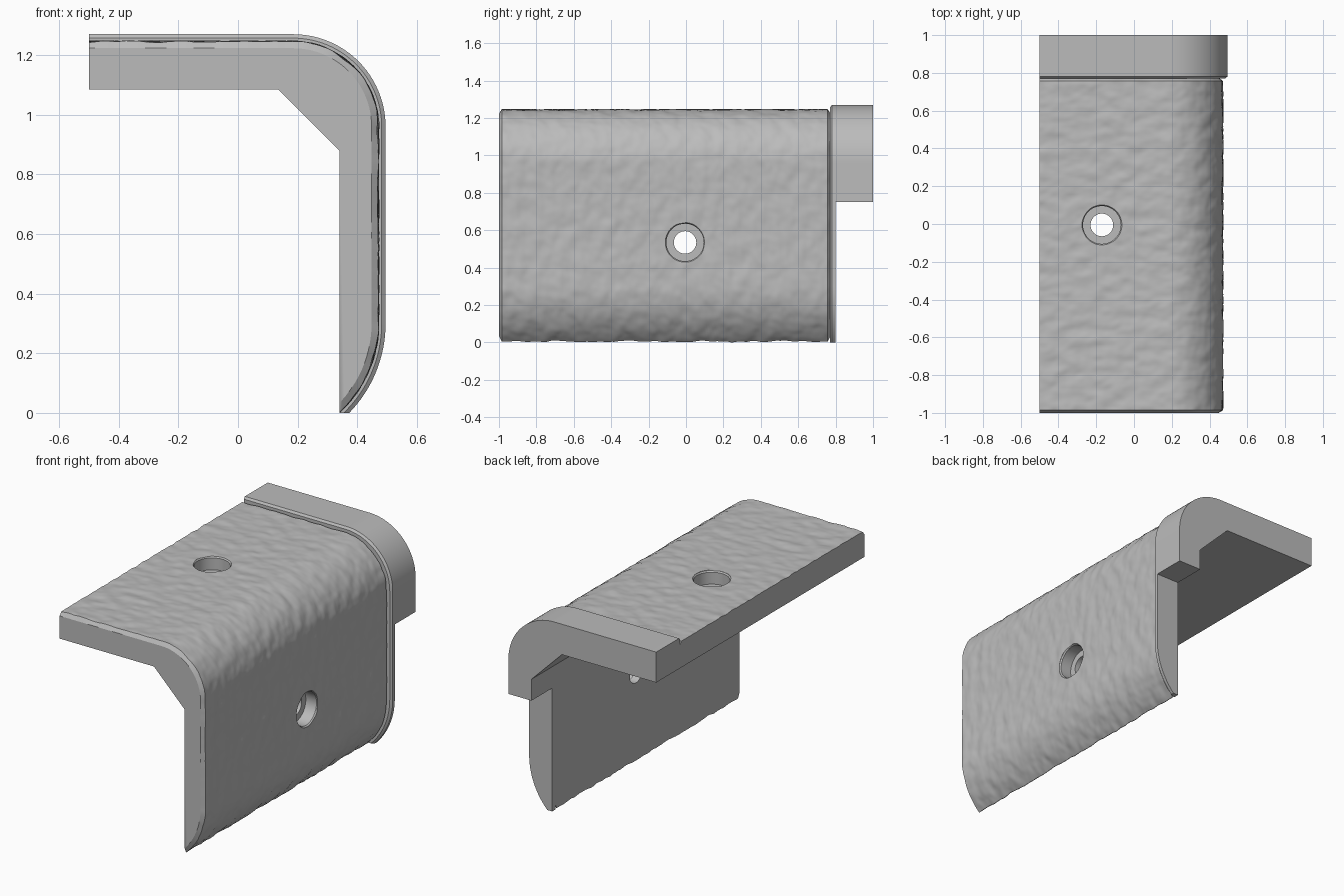
import bpy
import bmesh
from math import sin, cos, asin, acos, pi
from mathutils import Vector, Matrix, noise

if "Cube" in bpy.data.objects:
    bpy.data.objects.remove(bpy.data.objects["Cube"])

grey = bpy.data.materials.new("plain_grey")
grey.use_nodes = True
colour = (0.5, 0.5, 0.5, 1)
grey.diffuse_color = colour
grey.node_tree.nodes["Principled BSDF"].inputs["Base Color"].default_value = colour

LEFT, RIGHT, TOP = -0.5, 0.495, 1.27    # outer limits of the section
INNER_X, INNER_Z = 0.34, 1.085          # inner faces of the two legs
BEND, FOOT = 0.31, 0.43                 # radii of the bend and the foot curve
BEND_Z, FOOT_Z = TOP - BEND, 0.3


def section(inset, steps, bottom=0):
    """Closed L section; inset(k) moves the outer skin inwards at sample k."""
    top_n, bend_n, side_n, foot_n = steps
    bend_x, foot_x = RIGHT - BEND, RIGHT - FOOT
    low = bottom or FOOT_Z
    pts = []
    d = lambda: inset(len(pts))
    for i in range(top_n):
        pts.append((LEFT + (bend_x - LEFT) * i / top_n, TOP - d()))
    for i in range(bend_n):
        a, r = pi / 2 * (1 - i / bend_n), BEND - d()
        pts.append((bend_x + r * cos(a), BEND_Z + r * sin(a)))
    for i in range(side_n):
        pts.append((RIGHT - d(), BEND_Z + (low - BEND_Z) * i / side_n))
    if bottom:
        pts.append((RIGHT - d(), bottom))
    else:
        for i in range(foot_n + 1):
            r = FOOT - d()
            end = min(asin(FOOT_Z / r), acos((INNER_X + 0.003 - foot_x) / r))
            a = end * i / foot_n
            pts.append((foot_x + r * cos(a), FOOT_Z - r * sin(a)))
    pts += [(INNER_X, pts[-1][1]), (INNER_X, 0.88), (0.135, INNER_Z), (LEFT, INNER_Z)]
    return pts


def loft(name, rings):
    """Skin a list of equal rings of 3D points and close both ends."""
    bm = bmesh.new()
    loops = [[bm.verts.new(p) for p in ring] for ring in rings]
    n = len(loops[0])
    for a, b in zip(loops, loops[1:]):
        for i in range(n):
            j = (i + 1) % n
            bm.faces.new((a[i], a[j], b[j], b[i]))
    bm.faces.new(loops[0])
    bm.faces.new(loops[-1])
    bmesh.ops.recalc_face_normals(bm, faces=bm.faces)
    mesh = bpy.data.meshes.new(name)
    bm.to_mesh(mesh)
    bm.free()
    mesh.materials.append(grey)
    obj = bpy.data.objects.new(name, mesh)
    bpy.context.collection.objects.link(obj)
    return obj


def extrude(name, stations, steps, bottom=0):
    """Loft the section through (y, inset function) stations."""
    return loft(name, [[(x, y, z) for x, z in section(f, steps, bottom)]
                       for y, f in stations])


def finish(obj):
    bpy.ops.object.select_all(action="DESELECT")
    obj.select_set(True)
    bpy.context.view_layer.objects.active = obj
    for mod in list(obj.modifiers):
        bpy.ops.object.modifier_apply(modifier=mod.name)
    bpy.ops.object.shade_smooth_by_angle(angle=pi / 6)


def fixed(value):
    return lambda k: value


def hammered(y):
    """Uneven inset that gives the skin its dimples."""
    def inset(k):
        s = k * 0.012
        big = noise.noise(Vector((s * 11, y * 17, 0)))
        small = noise.noise(Vector((s * 26, y * 38, 5)))
        return 0.025 + 0.0055 * big + 0.002 * small
    return inset


# Bracket body: dimpled skin with chamfered ends
FRONT, BACK, ROWS = -0.985, 0.757, 145
stations = [(-1, fixed(0.047))]
for row in range(ROWS + 1):
    y = FRONT + (BACK - FRONT) * row / ROWS
    stations.append((y, hammered(y)))
stations.append((0.772, fixed(0.045)))
body = extrude("bracket_body", stations, (56, 40, 54, 28))

# Stepped bolt holes, one through each leg
SIDES = 48
profile = [(0.06, -0.3), (0.06, -0.08), (0.1, -0.08), (0.1, -0.008),
           (0.106, 0), (0.106, 0.05)]
top_hole = Matrix.Translation((-0.17, -0.005, TOP - 0.025))
side_hole = Matrix.Translation((RIGHT - 0.025, -0.005, 0.535)) @ Matrix.Rotation(pi / 2, 4, "Y")
cutters = []
for place in (top_hole, side_hole):
    rings = [[place @ Vector((r * cos(2 * pi * i / SIDES), r * sin(2 * pi * i / SIDES), h))
              for i in range(SIDES)] for r, h in profile]
    cutter = loft("hole_cutter", rings)
    cutter.hide_render = True
    mod = body.modifiers.new("bolt_hole", "BOOLEAN")
    mod.operation, mod.solver, mod.object = "DIFFERENCE", "EXACT", cutter
    cutters.append(cutter)
finish(body)
for cutter in cutters:
    bpy.data.objects.remove(cutter)

# Raised rim behind the skin, full height
finish(extrude("back_rim", [(0.77, fixed(0.013)), (0.78, fixed(0)), (0.8, fixed(0))],
               (1, 24, 1, 16)))

# Plain overhanging end, cut short above the foot
finish(extrude("end_cap", [(0.8, fixed(0)), (1, fixed(0))], (1, 24, 1, 0), 0.75))
